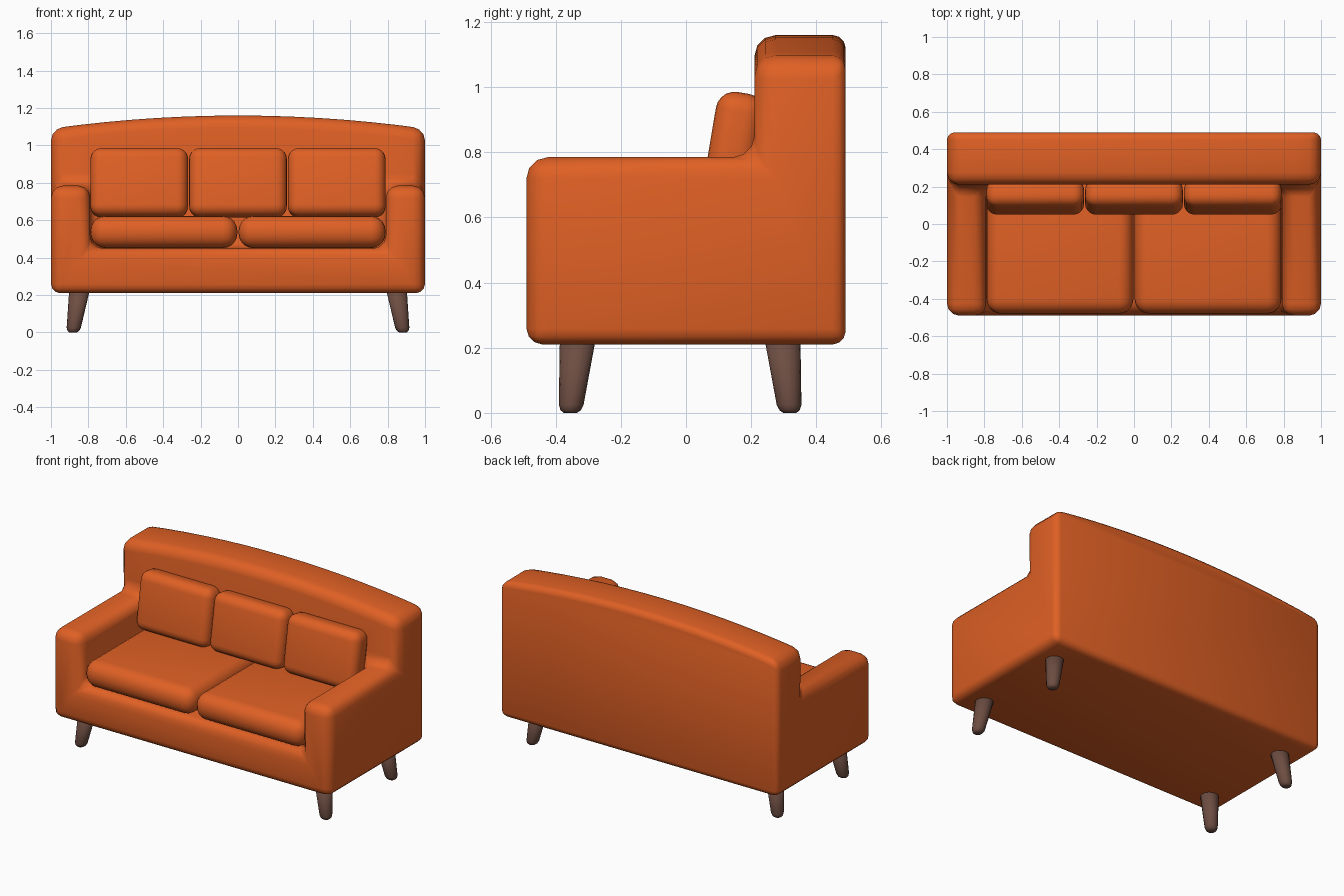
import bpy, bmesh, math
from mathutils import Matrix, Vector

if "Cube" in bpy.data.objects:
    bpy.data.objects.remove(bpy.data.objects["Cube"])


def material(name, rgb):
    m = bpy.data.materials.new(name)
    m.diffuse_color = (*rgb, 1)
    m.use_nodes = True
    m.node_tree.nodes["Principled BSDF"].inputs["Base Color"].default_value = m.diffuse_color
    return m


orange = material("orange fabric", (0.74, 0.117, 0.018))
brown = material("brown wood", (0.153, 0.075, 0.055))


def finish(name, bm, mat, bevel=0, segments=3, limit='ANGLE'):
    bmesh.ops.recalc_face_normals(bm, faces=bm.faces)
    for f in bm.faces:
        f.smooth = True
    me = bpy.data.meshes.new(name)
    bm.to_mesh(me)
    bm.free()
    me.materials.append(mat)
    ob = bpy.data.objects.new(name, me)
    bpy.context.collection.objects.link(ob)
    if bevel:
        mod = ob.modifiers.new("rounding", 'BEVEL')
        mod.width, mod.segments, mod.limit_method = bevel, segments, limit
        mod.use_clamp_overlap = False
    return ob


# sofa body: base, arms and arched back in one rounded shell
X, XI, F, M, B = 1.0, 0.79, -0.49, 0.21, 0.49
Z0, ZD, ZA, ZE, ZT = 0.21, 0.45, 0.785, 1.09, 1.16
bm = bmesh.new()
verts = {}


def face(points):
    vs = []
    for p in points:
        key = tuple(round(c, 4) for c in p)
        if key not in verts:
            verts[key] = bm.verts.new(key)
        vs.append(verts[key])
    bm.faces.new(vs)


N = 14
arc = [(X - 2 * X * i / N, ZT - (ZT - ZE) * (1 - 2 * i / N) ** 2) for i in range(N + 1)]
notch = [(X, ZA), (XI, ZA), (XI, ZD), (-XI, ZD), (-XI, ZA), (-X, ZA)]
face([(x, F, z) for x, z in [(-X, Z0), (X, Z0)] + notch])
face([(x, M, z) for x, z in arc + notch[::-1]])
face([(x, B, z) for x, z in [(-X, Z0), (X, Z0)] + arc])
for (xa, za), (xb, zb) in zip(arc, arc[1:]):
    face([(xa, M, za), (xb, M, zb), (xb, B, zb), (xa, B, za)])
for (xa, za), (xb, zb) in zip(notch, notch[1:]):
    face([(xa, F, za), (xb, F, zb), (xb, M, zb), (xa, M, za)])
for s in (-X, X):
    face([(s, y, z) for y, z in [(F, Z0), (B, Z0), (B, ZE), (M, ZE), (M, ZA), (F, ZA)]])
face([(-X, F, Z0), (X, F, Z0), (X, B, Z0), (-X, B, Z0)])
weight = bm.edges.layers.float.new("bevel_weight_edge")
bmesh.ops.recalc_face_normals(bm, faces=bm.faces)
for e in bm.edges:
    if e.calc_face_angle(0) > math.radians(30):
        rear = all(v.co.y > 0.48 for v in e.verts)
        low = all(v.co.z < 0.22 for v in e.verts)
        e[weight] = 0.6 if rear else 0.75 if low else 1
finish("sofa_body", bm, orange, 0.065, 3, 'WEIGHT')


# soft cushions
def cushion(name, centre, size, bevel, tilt=0):
    bm = bmesh.new()
    bmesh.ops.create_cube(bm, size=1, matrix=Matrix.Diagonal((*size, 1)))
    ob = finish(name, bm, orange, bevel, 5)
    ob.location = centre
    ob.rotation_euler.x = tilt


for s, side in ((-1, "left"), (1, "right")):
    cushion(side + "_seat_cushion", (s * 0.396, -0.125, 0.537), (0.785, 0.71, 0.172), 0.078)
for i, side in ((-1, "left"), (0, "middle"), (1, "right")):
    cushion(side + "_back_cushion", (i * 0.528, 0.145, 0.80), (0.522, 0.15, 0.37), 0.058,
            math.radians(-9.5))


# splayed tapered legs with rounded feet
def leg(name, sx, sy):
    bm = bmesh.new()
    top = Vector((sx * 0.85, sy * 0.316 - 0.018, 0.21))
    foot = Vector((sx * 0.882, sy * 0.337 - 0.018, 0))
    rings = []
    for z, r in ((0, 0.02), (0.008, 0.031), (0.025, 0.038), (0.25, 0.057)):
        c = foot.lerp(top, z / 0.21)
        rings.append([bm.verts.new(c + Vector((r * math.cos(a), r * math.sin(a), 0)))
                      for a in (math.tau * k / 16 for k in range(16))])
    for a, b in zip(rings, rings[1:]):
        for k in range(16):
            bm.faces.new((a[k], a[(k + 1) % 16], b[(k + 1) % 16], b[k]))
    bm.faces.new(rings[0])
    bm.faces.new(rings[-1])
    finish(name, bm, brown)


for sx, side in ((-1, "left"), (1, "right")):
    for sy, end in ((-1, "front"), (1, "rear")):
        leg(f"{end}_{side}_leg", sx, sy)
